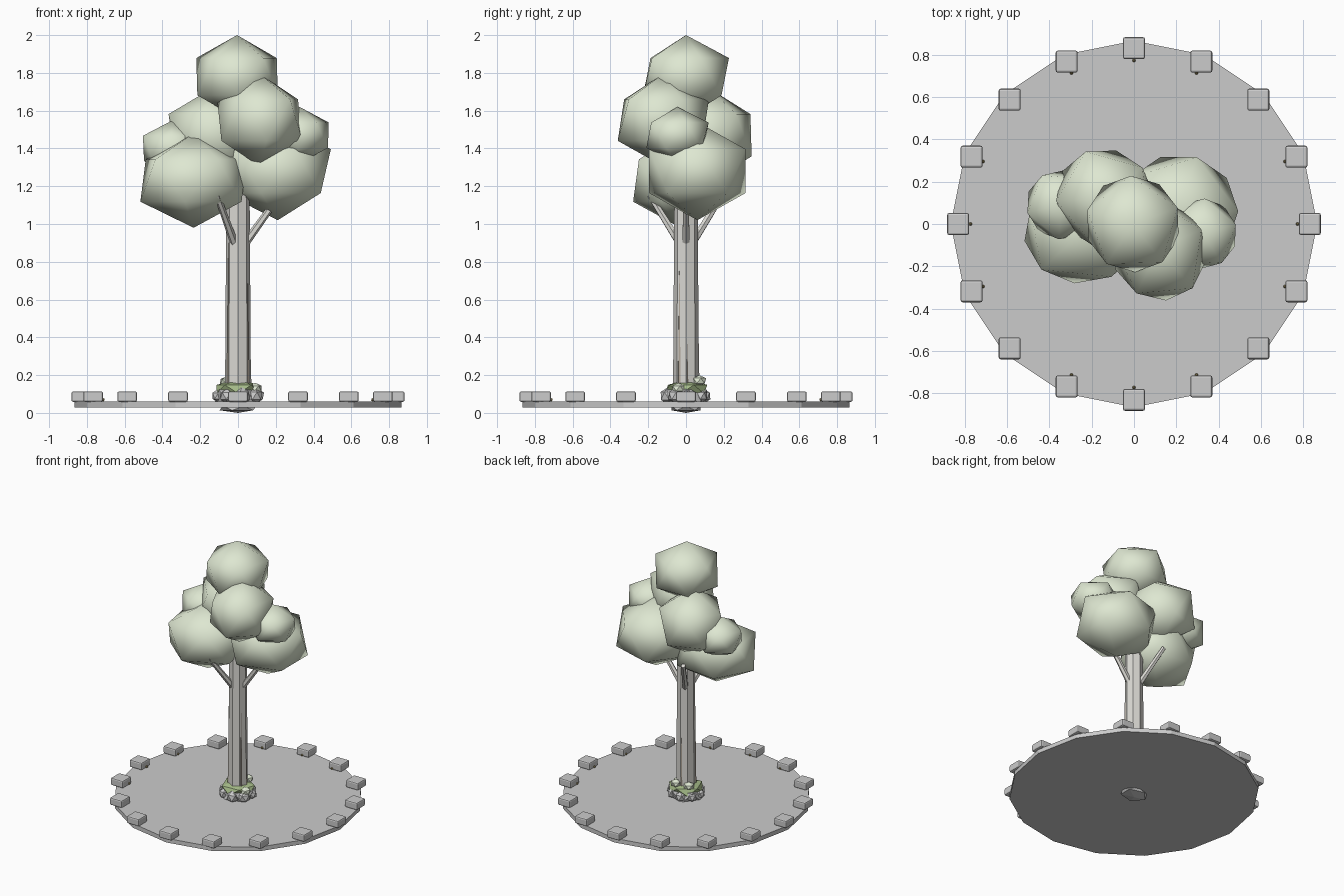
import bpy, random
from math import sin, cos, pi, radians
from mathutils import Vector

if "Cube" in bpy.data.objects:
    bpy.data.objects.remove(bpy.data.objects["Cube"])

random.seed(4)


def mat(name, rgb):
    m = bpy.data.materials.new(name)
    m.diffuse_color = (*rgb, 1)
    m.use_nodes = True
    m.node_tree.nodes["Principled BSDF"].inputs["Base Color"].default_value = m.diffuse_color
    return m


LEAF = mat("leaf", (0.73, 0.80, 0.64))
MOSS = mat("moss", (0.38, 0.50, 0.25))
BARK = mat("bark", (0.70, 0.69, 0.65))
RIDGE = mat("bark_ridge", (0.48, 0.42, 0.35))
TWIG = mat("twig", (0.35, 0.28, 0.12))


def finish(name, material=None, smooth=False):
    o = bpy.context.object
    o.name = name
    if material:
        o.data.materials.append(material)
    if smooth:
        bpy.ops.object.shade_smooth()
    return o


def blob(name, loc, size, rot=0, material=None, smooth=False):
    bpy.ops.mesh.primitive_ico_sphere_add(subdivisions=1, radius=1, location=loc,
                                          rotation=(0, 0, radians(rot)))
    bpy.context.object.scale = size
    return finish(name, material, smooth)


def limb(name, a, b, r1, r2, sides, material):
    a, b = Vector(a), Vector(b)
    d = b - a
    bpy.ops.mesh.primitive_cone_add(vertices=sides, radius1=r1, radius2=r2,
                                    depth=d.length, location=(a + b) / 2)
    o = finish(name, material)
    o.rotation_euler = d.to_track_quat('Z', 'Y').to_euler()
    return o


# round base slab
bpy.ops.mesh.primitive_cylinder_add(vertices=16, radius=0.865, depth=0.032,
                                    location=(0, 0, 0.044))
finish("base_slab")

# ring of edging stones, each with a tiny twig on its inner side
for i in range(16):
    a = i * pi / 8
    bpy.ops.mesh.primitive_cube_add(size=1, location=(0.83 * cos(a), 0.83 * sin(a), 0.086))
    o = finish("edge_stone")
    o.scale = (0.104, 0.104, 0.056)
    bpy.ops.object.transform_apply(location=False, rotation=False, scale=True)
    bev = o.modifiers.new("bevel", 'BEVEL')
    bev.width, bev.segments = 0.01, 2
    blob("twig", (0.772 * cos(a), 0.772 * sin(a), 0.07), (0.009, 0.009, 0.009), material=TWIG)

# trunk with thin bark ridges
limb("trunk", (0, 0, 0.06), (0, 0, 1.4), 0.069, 0.06, 8, BARK)
for i, (ang, top) in enumerate([(215, 0.9), (325, 0.75), (95, 0.7), (5, 0.5)]):
    x, y = cos(radians(ang)), sin(radians(ang))
    limb("bark_ridge", (x * 0.062, y * 0.062, 0.12), (x * 0.058, y * 0.058, top),
         0.01, 0.004, 4, RIDGE)

# three branches rising into the crown
for i in range(3):
    a = i * 2 * pi / 3
    x, y = cos(a), sin(a)
    limb("branch", (0.04 * x, 0.04 * y, 0.9), (0.22 * x, 0.22 * y, 1.15), 0.022, 0.016, 6, BARK)

# rocky mossy foot
blob("foot_rock", (0, 0, 0.085), (0.14, 0.13, 0.082))
blob("moss_mound", (0, 0, 0.125), (0.135, 0.125, 0.052), 20, MOSS)
for i in range(8):
    a = i * pi / 4 + 0.2
    s = random.uniform(0.036, 0.048)
    blob("foot_stone", (0.105 * cos(a), 0.095 * sin(a), 0.09), (s, s, s), i * 31)
for x, y, z in [(0.035, 0.07, 0.17), (-0.06, 0.05, 0.165), (0.09, -0.04, 0.13)]:
    blob("pale_tuft", (x, y, z), (0.04, 0.04, 0.03), 15, LEAF)

# crown of faceted leaf clumps
for loc, size, rot in [
    ((-0.235, -0.03, 1.23), (0.32, 0.28, 0.25), 10),
    ((0.21, 0.06, 1.28), (0.315, 0.30, 0.26), 0),
    ((0.115, -0.12, 1.55), (0.25, 0.275, 0.245), 25),
    ((-0.135, 0.12, 1.47), (0.255, 0.27, 0.25), 40),
    ((0.325, -0.045, 1.47), (0.18, 0.185, 0.15), 15),
    ((-0.345, 0.09, 1.40), (0.18, 0.185, 0.15), 50),
    ((-0.005, 0, 1.78), (0.25, 0.255, 0.22), 20),
]:
    blob("leaf_clump", loc, size, rot, LEAF, True)

# lowest rock under the slab
blob("under_rock", (0, 0, 0.025), (0.11, 0.09, 0.025))
